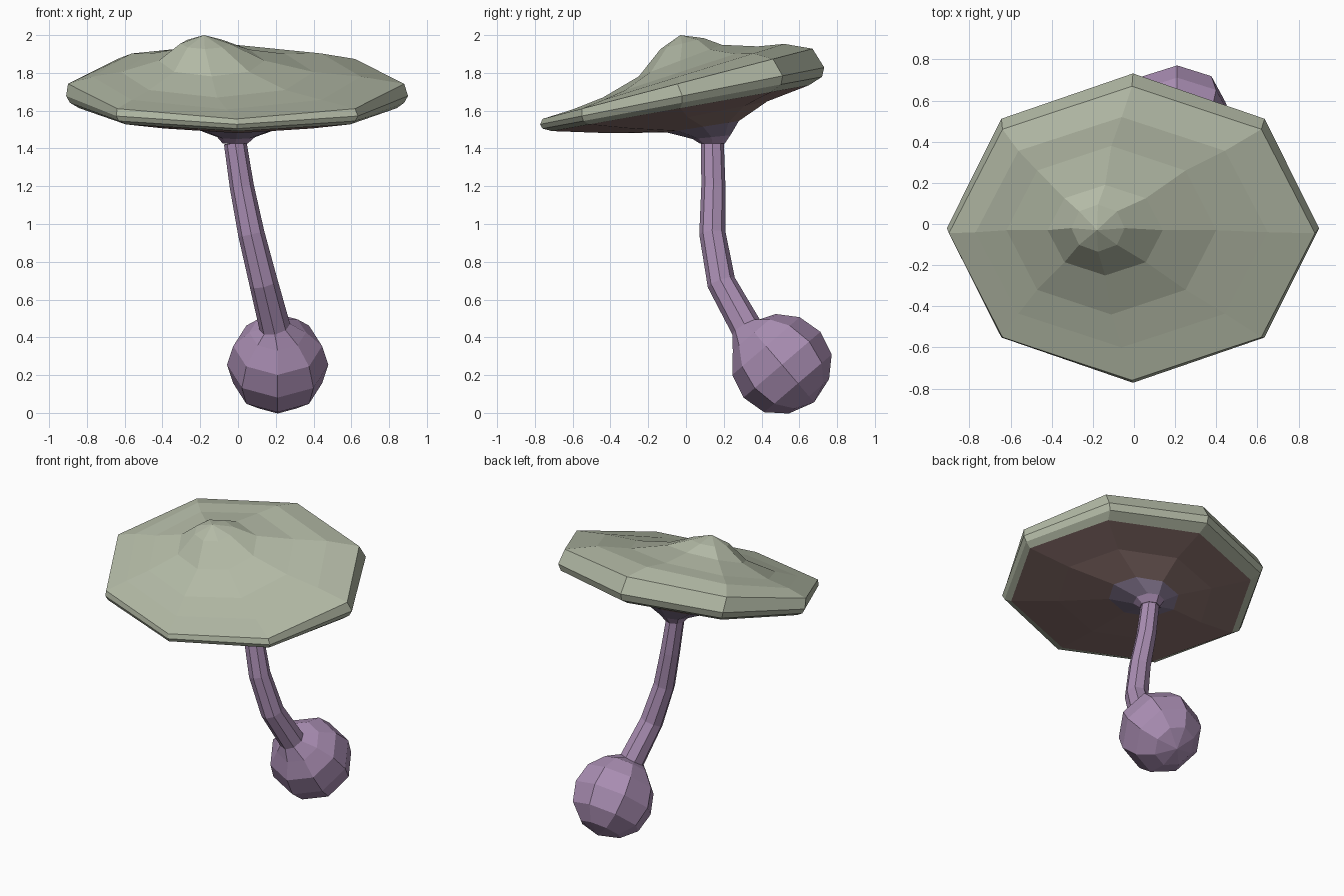
import bpy, bmesh
from math import sin, cos, pi
from mathutils import Vector

if "Cube" in bpy.data.objects:
    bpy.data.objects.remove(bpy.data.objects["Cube"])

SIDES = 8


def material(name, rgb):
    m = bpy.data.materials.new(name)
    m.diffuse_color = (*rgb, 1)
    m.use_nodes = True
    m.node_tree.nodes["Principled BSDF"].inputs["Base Color"].default_value = m.diffuse_color
    return m


def tilted_ring(cx, cy, cz, rx, ry, slope):
    # flat octagon whose plane rises toward the back
    pts = []
    for i in range(SIDES):
        a = 2 * pi * i / SIDES
        dy = ry * sin(a)
        pts.append(Vector((cx + rx * cos(a), cy + dy, cz + slope * dy)))
    return pts


def axis_ring(center, axis, r):
    # octagon perpendicular to an axis
    axis = axis.normalized()
    u = (Vector((1, 0, 0)) - axis * axis.x).normalized()
    v = axis.cross(u)
    return [center + r * (u * cos(2 * pi * i / SIDES) + v * sin(2 * pi * i / SIDES))
            for i in range(SIDES)]


def loft(name, rings, mats, band_mats, start=None, end=None):
    # skin consecutive rings; optional pole points close the ends
    bm = bmesh.new()
    loops = [[bm.verts.new(p) for p in ring] for ring in rings]
    for k in range(len(loops) - 1):
        for i in range(SIDES):
            j = (i + 1) % SIDES
            f = bm.faces.new((loops[k][i], loops[k][j], loops[k + 1][j], loops[k + 1][i]))
            f.material_index = band_mats[k]
    for pole, loop, idx in ((start, loops[0], band_mats[0]), (end, loops[-1], band_mats[-1])):
        if pole is None:
            f = bm.faces.new(loop)
            f.material_index = idx
        else:
            p = bm.verts.new(pole)
            for i in range(SIDES):
                f = bm.faces.new((loop[i], loop[(i + 1) % SIDES], p))
                f.material_index = idx
    bmesh.ops.recalc_face_normals(bm, faces=bm.faces)
    me = bpy.data.meshes.new(name)
    bm.to_mesh(me)
    bm.free()
    for m in mats:
        me.materials.append(m)
    ob = bpy.data.objects.new(name, me)
    bpy.context.collection.objects.link(ob)
    return ob


green = material("cap_green", (0.45, 0.49, 0.38))
brown = material("gill_brown", (0.25, 0.16, 0.15))
violet = material("gill_violet", (0.24, 0.19, 0.29))
purple = material("stem_purple", (0.40, 0.27, 0.45))

# Cap: central bump, shallow dish, thick rim, then gills back to the stem
cap_rings = [tilted_ring(*r) for r in (
    (-0.175, -0.02, 1.955, 0.13, 0.115, 0.25),
    (-0.14, -0.03, 1.865, 0.28, 0.22, 0.38),
    (-0.11, -0.03, 1.805, 0.51, 0.41, 0.33),
    (-0.06, -0.04, 1.78, 0.71, 0.56, 0.31),
    (-0.01, -0.045, 1.742, 0.89, 0.715, 0.26),
    (-0.005, -0.02, 1.678, 0.905, 0.752, 0.2),
    (-0.005, -0.02, 1.642, 0.885, 0.74, 0.185),
    (0.0, -0.03, 1.613, 0.84, 0.68, 0.178),
    (0.0, 0.01, 1.565, 0.55, 0.42, 0.2),
    (-0.005, 0.09, 1.515, 0.25, 0.19, 0.16),
    (-0.01, 0.135, 1.46, 0.10, 0.10, 0.1),
    (-0.015, 0.14, 1.425, 0.065, 0.065, 0.0),
)]
loft("mushroom_cap", cap_rings, (green, brown, violet, purple),
     [0, 0, 0, 0, 0, 0, 0, 1, 1, 2, 3], start=(-0.18, -0.03, 2.0))

# Stem: curved path running back and down into a round bulb
path = [Vector(p) for p in ((-0.015, 0.14, 1.43), (0.02, 0.145, 1.2), (0.07, 0.14, 0.95),
                            (0.135, 0.187, 0.69), (0.195, 0.318, 0.455))]
radii = (0.06, 0.064, 0.07, 0.076, 0.083)
stem_rings = []
for i, (p, r) in enumerate(zip(path, radii)):
    axis = path[min(i + 1, len(path) - 1)] - path[max(i - 1, 0)]
    stem_rings.append(axis_ring(p, axis, r))

center = Vector((0.21, 0.508, 0.255))
axis = Vector((0.0, 0.65, -0.76)).normalized()
for t, r in ((-0.225, 0.15), (-0.13, 0.235), (0.0, 0.268), (0.13, 0.235), (0.22, 0.14)):
    stem_rings.append(axis_ring(center + axis * t, axis, r))
loft("stem_and_bulb", stem_rings, (purple,), [0] * (len(stem_rings) - 1),
     end=center + axis * 0.262)
